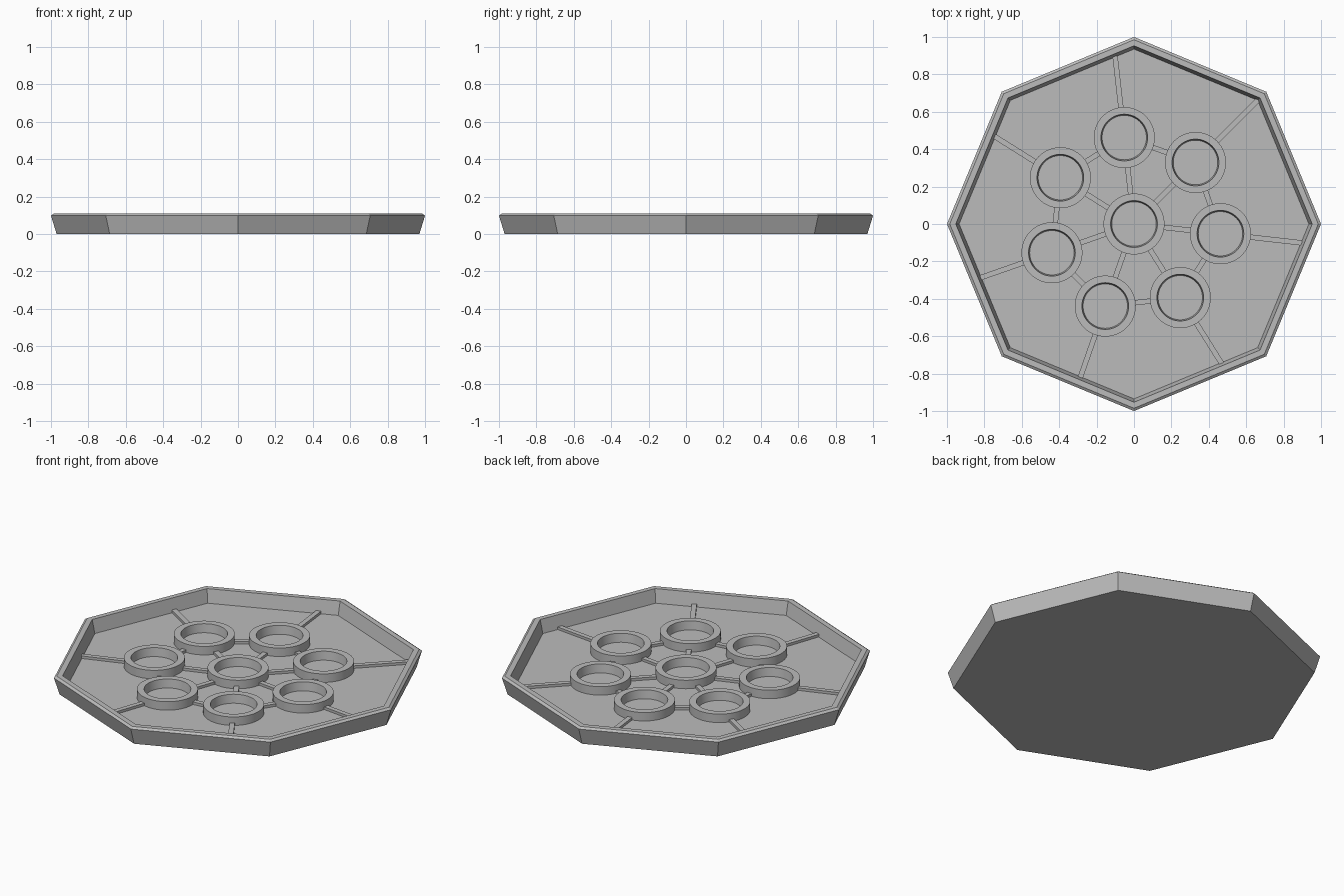
import bpy, bmesh
from math import pi, cos, sin, radians, tau
from mathutils import Matrix, Vector

cube = bpy.data.objects.get("Cube")
if cube:
    bpy.data.objects.remove(cube, do_unlink=True)

grey = bpy.data.materials.new("plain grey")
grey.use_nodes = True
GREY = (0.5, 0.5, 0.5, 1)
grey.diffuse_color = GREY
grey.node_tree.nodes["Principled BSDF"].inputs["Base Color"].default_value = GREY

FLOOR = 0.03
ORBIT = 0.465
COUNT = 7


def add_object(name, bm):
    bmesh.ops.recalc_face_normals(bm, faces=bm.faces)
    mesh = bpy.data.meshes.new(name)
    bm.to_mesh(mesh)
    bm.free()
    mesh.materials.append(grey)
    obj = bpy.data.objects.new(name, mesh)
    bpy.context.collection.objects.link(obj)
    return obj


def revolve(name, profile, sides, centre=(0, 0), closed=False):
    """Sweep (radius, z) points round a centre; cap both ends unless closed."""
    bm = bmesh.new()
    loops = [[bm.verts.new((centre[0] + r * cos(tau * i / sides),
                            centre[1] + r * sin(tau * i / sides), z))
              for i in range(sides)] for r, z in profile]
    pairs = list(zip(loops, loops[1:]))
    if closed:
        pairs.append((loops[-1], loops[0]))
    else:
        bm.faces.new(loops[0])
        bm.faces.new(loops[-1])
    for a, b in pairs:
        for i in range(sides):
            j = (i + 1) % sides
            bm.faces.new((a[i], a[j], b[j], b[i]))
    return add_object(name, bm)


def bar(name, start, end, width=0.028, top=FLOOR + 0.015):
    """Low rib on the floor between two points."""
    a, b = Vector(start), Vector(end)
    mid, run = (a + b) / 2, b - a
    bm = bmesh.new()
    height = top - FLOOR + 0.01
    place = (Matrix.Translation((mid.x, mid.y, top - height / 2))
             @ Matrix.Rotation(Vector((1, 0)).angle_signed(run) * -1, 4, 'Z')
             @ Matrix.Diagonal((run.length, width, height, 1)))
    bmesh.ops.create_cube(bm, size=1, matrix=place)
    return add_object(name, bm)


def polar(r, a):
    return (r * cos(a), r * sin(a))


# Octagonal tray with flared wall and chamfered rim
revolve("tray", [(0.97, 0), (1.0, 0.098), (0.985, 0.108), (0.953, 0.108),
                 (0.935, FLOOR)], 8)

# Round holders: one in the middle, seven around it
angles = [radians(45) + tau * k / COUNT for k in range(COUNT)]
centres = [(0, 0)] + [polar(ORBIT, a) for a in angles]
ring = [(0.163, FLOOR - 0.005), (0.163, 0.08), (0.125, 0.08),
        (0.118, FLOOR - 0.005)]
for k, c in enumerate(centres):
    obj = revolve(f"holder_ring_{k}", ring, 64, c, closed=True)
    bpy.ops.object.select_all(action='DESELECT')
    obj.select_set(True)
    bpy.context.view_layer.objects.active = obj
    bpy.ops.object.shade_smooth_by_angle(angle=radians(30))

# Ribs: centre to ring, ring to wall, and ring to next ring
for k, a in enumerate(angles):
    off = a % (pi / 4) - pi / 8
    wall = 0.94 * cos(pi / 8) / cos(off)
    bar(f"inner_rib_{k}", polar(0.15, a), polar(ORBIT - 0.15, a))
    bar(f"outer_rib_{k}", polar(ORBIT + 0.15, a), polar(wall, a))
    p, q = Vector(centres[k + 1]), Vector(centres[(k + 1) % COUNT + 1])
    step = (q - p).normalized() * 0.15
    bar(f"link_rib_{k}", p + step, q - step)
